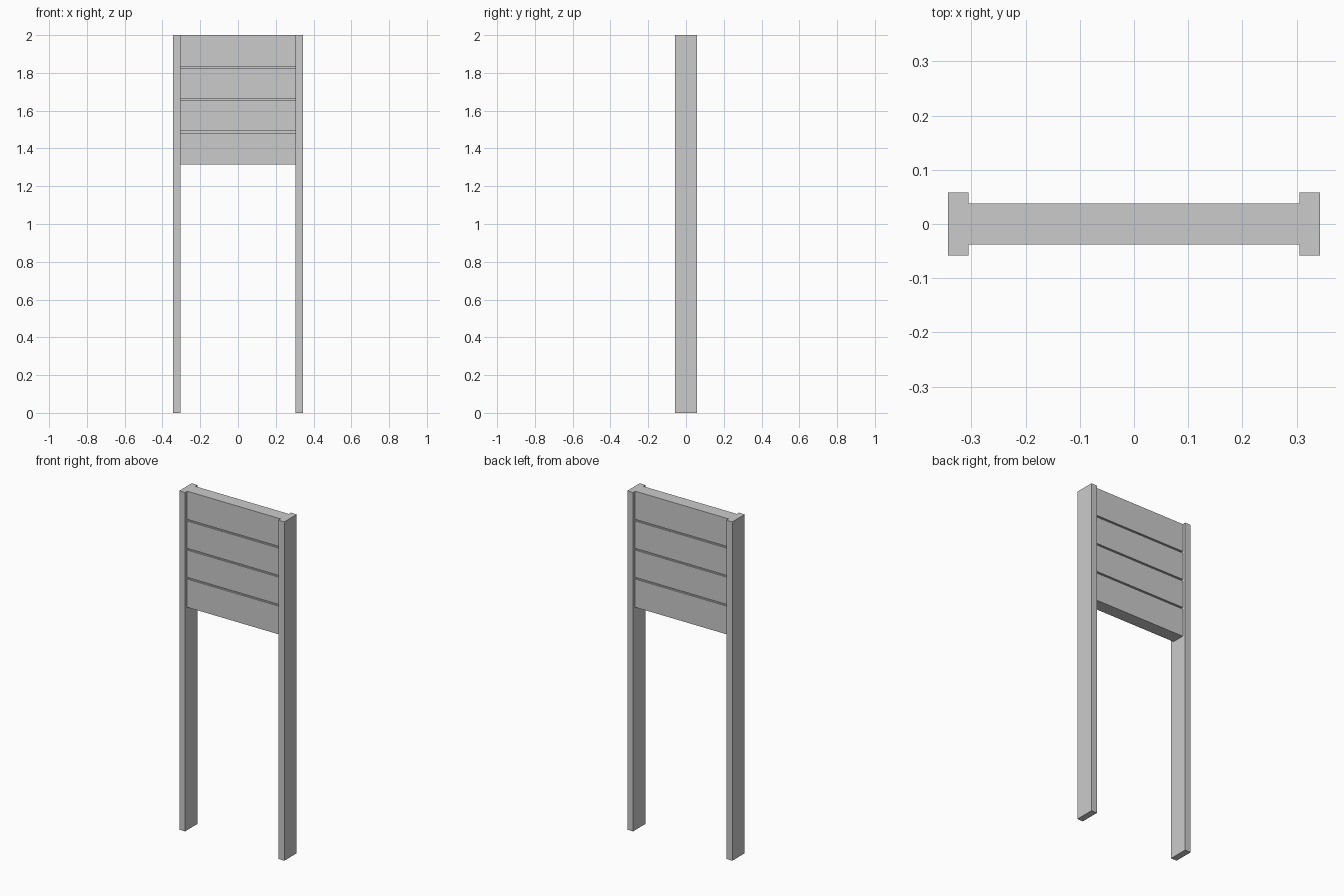
import bpy, bmesh

if "Cube" in bpy.data.objects:
    bpy.data.objects.remove(bpy.data.objects["Cube"])

HALF_W, POST_W = 0.343, 0.038      # overall half width, post width
POST_D, PANEL_D = 0.058, 0.038     # half depths
BOTTOM, TOP = 1.315, 2.0           # panel height range
BOARDS, GAP, GROOVE = 4, 0.010, 0.010
INNER = HALF_W - POST_W


def extrude_x(name, profile, x0, x1):
    """Solid from a (y, z) profile swept along x."""
    bm = bmesh.new()
    face = bm.faces.new([bm.verts.new((x0, y, z)) for y, z in profile])
    new = bmesh.ops.extrude_face_region(bm, geom=[face])["geom"]
    bmesh.ops.translate(bm, vec=(x1 - x0, 0, 0),
                        verts=[v for v in new if isinstance(v, bmesh.types.BMVert)])
    # keep the starting cap so the solid is closed
    if not face.is_valid:
        bmesh.ops.holes_fill(bm, edges=bm.edges[:])
    bmesh.ops.recalc_face_normals(bm, faces=bm.faces[:])
    mesh = bpy.data.meshes.new(name)
    bm.to_mesh(mesh)
    bm.free()
    obj = bpy.data.objects.new(name, mesh)
    bpy.context.collection.objects.link(obj)
    return obj


# Upright posts
post = [(-POST_D, 0), (POST_D, 0), (POST_D, TOP), (-POST_D, TOP)]
extrude_x("left_post", post, -HALF_W, -INNER)
extrude_x("right_post", post, INNER, HALF_W)

# Plank panel: four boards separated by shallow grooves on both faces
pitch = (TOP - BOTTOM) / BOARDS
back = [(PANEL_D, BOTTOM)]
for i in range(1, BOARDS):
    z = BOTTOM + i * pitch
    lo, hi, deep = z - GAP / 2, z + GAP / 2, PANEL_D - GROOVE
    back += [(PANEL_D, lo), (deep, lo), (deep, hi), (PANEL_D, hi)]
back.append((PANEL_D, TOP))
front = [(-y, z) for y, z in reversed(back)]
extrude_x("plank_panel", back + front, -INNER, INNER)
